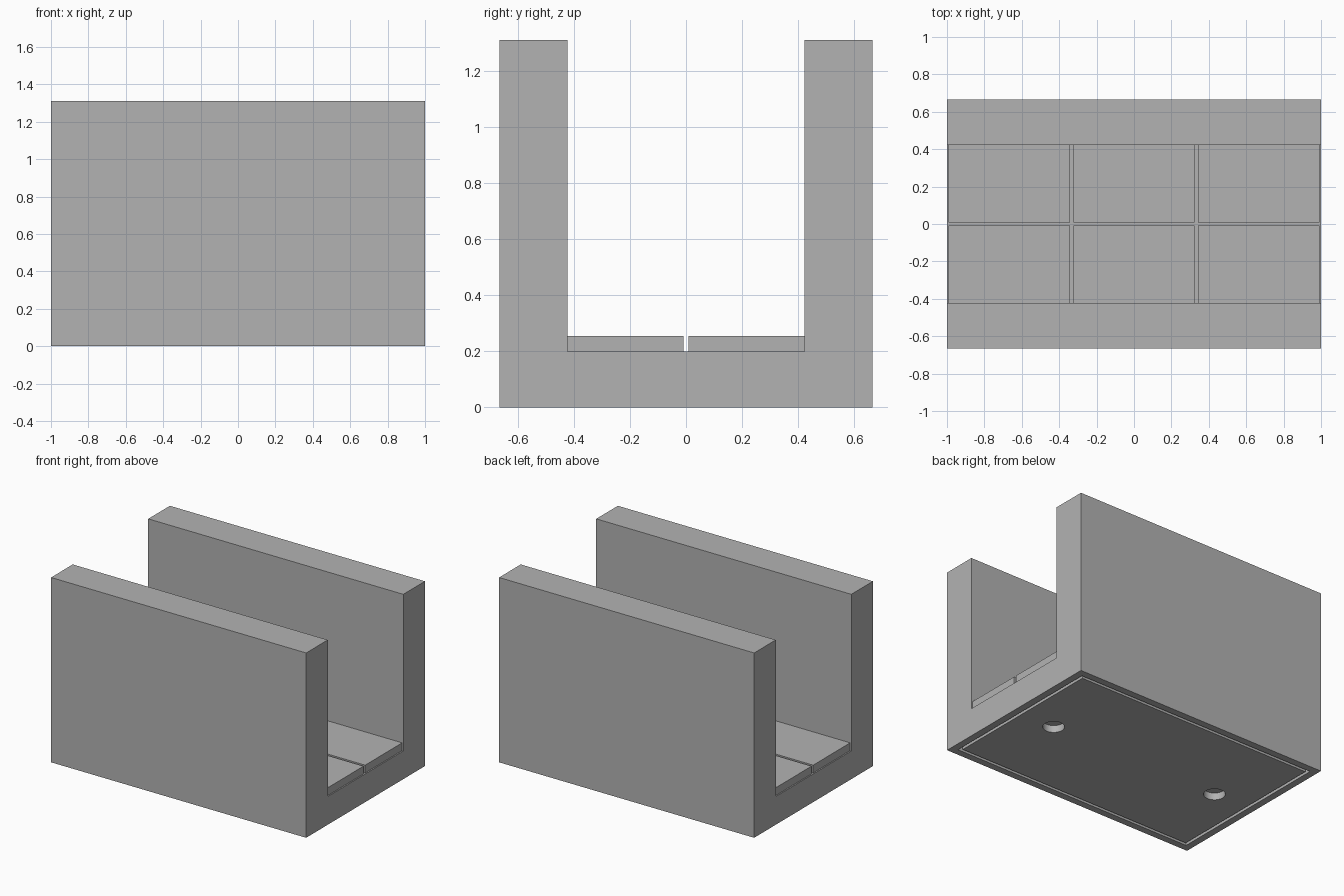
import bpy
import bmesh
from mathutils import Matrix, Vector

old = bpy.data.objects.get("Cube")
if old:
    bpy.data.objects.remove(old, do_unlink=True)

LENGTH, DEPTH, HEIGHT = 2.0, 1.33, 1.31
INNER, FLOOR = 0.423, 0.2      # half width of the channel, floor height
GAP, TILE = 0.018, 0.055       # joint between tiles, tile thickness

grey = bpy.data.materials.new("plain grey")
grey.use_nodes = True
colour = (0.45, 0.45, 0.45, 1)
grey.diffuse_color = colour
grey.node_tree.nodes["Principled BSDF"].inputs["Base Color"].default_value = colour


def add_object(name, bm):
    bmesh.ops.recalc_face_normals(bm, faces=bm.faces[:])
    mesh = bpy.data.meshes.new(name)
    bm.to_mesh(mesh)
    bm.free()
    mesh.materials.append(grey)
    obj = bpy.data.objects.new(name, mesh)
    bpy.context.collection.objects.link(obj)
    return obj


def box(name, low, high):
    low, high = Vector(low), Vector(high)
    bm = bmesh.new()
    bmesh.ops.create_cube(bm, size=1, matrix=Matrix.Translation((low + high) / 2)
                          @ Matrix.Diagonal((high - low).to_4d()))
    return add_object(name, bm)


# U-shaped body, extruded along x
half = DEPTH / 2
profile = [(-half, 0), (half, 0), (half, HEIGHT), (INNER, HEIGHT),
           (INNER, FLOOR), (-INNER, FLOOR), (-INNER, HEIGHT), (-half, HEIGHT)]
bm = bmesh.new()
end = bm.faces.new([bm.verts.new((-LENGTH / 2, y, z)) for y, z in profile])
side = bmesh.ops.extrude_face_region(bm, geom=[end], use_keep_orig=True)
bmesh.ops.translate(bm, vec=(LENGTH, 0, 0),
                    verts=[v for v in side["geom"] if isinstance(v, bmesh.types.BMVert)])
bmesh.ops.recalc_face_normals(bm, faces=bm.faces[:])

# Rectangular groove under the base
base = min(bm.faces, key=lambda f: f.calc_center_median().z)
bmesh.ops.inset_region(bm, faces=[base], thickness=0.07)
ring = bmesh.ops.inset_region(bm, faces=[base], thickness=0.03)["faces"]
groove = bmesh.ops.extrude_face_region(bm, geom=ring)
bmesh.ops.translate(bm, vec=(0, 0, 0.06),
                    verts=[v for v in groove["geom"] if isinstance(v, bmesh.types.BMVert)])
bmesh.ops.delete(bm, geom=[f for f in ring if f.is_valid], context="FACES_ONLY")
body = add_object("channel_body", bm)

# Two shallow round holes under the base
bm = bmesh.new()
for x in (-0.67, 0.67):
    bmesh.ops.create_cone(bm, cap_ends=True, segments=32, radius1=0.07, radius2=0.07,
                          depth=0.1, matrix=Matrix.Translation((x, 0, 0)))
cutter = add_object("hole_cutter", bm)
cutter.hide_render = True
cut = body.modifiers.new("holes", "BOOLEAN")
cut.operation = "DIFFERENCE"
cut.solver = "EXACT"
cut.object = cutter
bpy.context.view_layer.objects.active = body
body.select_set(True)
bpy.ops.object.modifier_apply(modifier=cut.name)
bpy.data.objects.remove(cutter, do_unlink=True)
bpy.ops.object.shade_smooth_by_angle()

# Floor tiles, three along and two across
pitch = LENGTH / 3
for column in (-1, 0, 1):
    for row, near, far in (("front", -INNER, -GAP / 2), ("back", GAP / 2, INNER)):
        x = column * pitch
        reach = (pitch - GAP) / 2
        box(f"floor_tile_{row}_{column + 2}",
            (x - reach, near, FLOOR), (x + reach, far, FLOOR + TILE))
